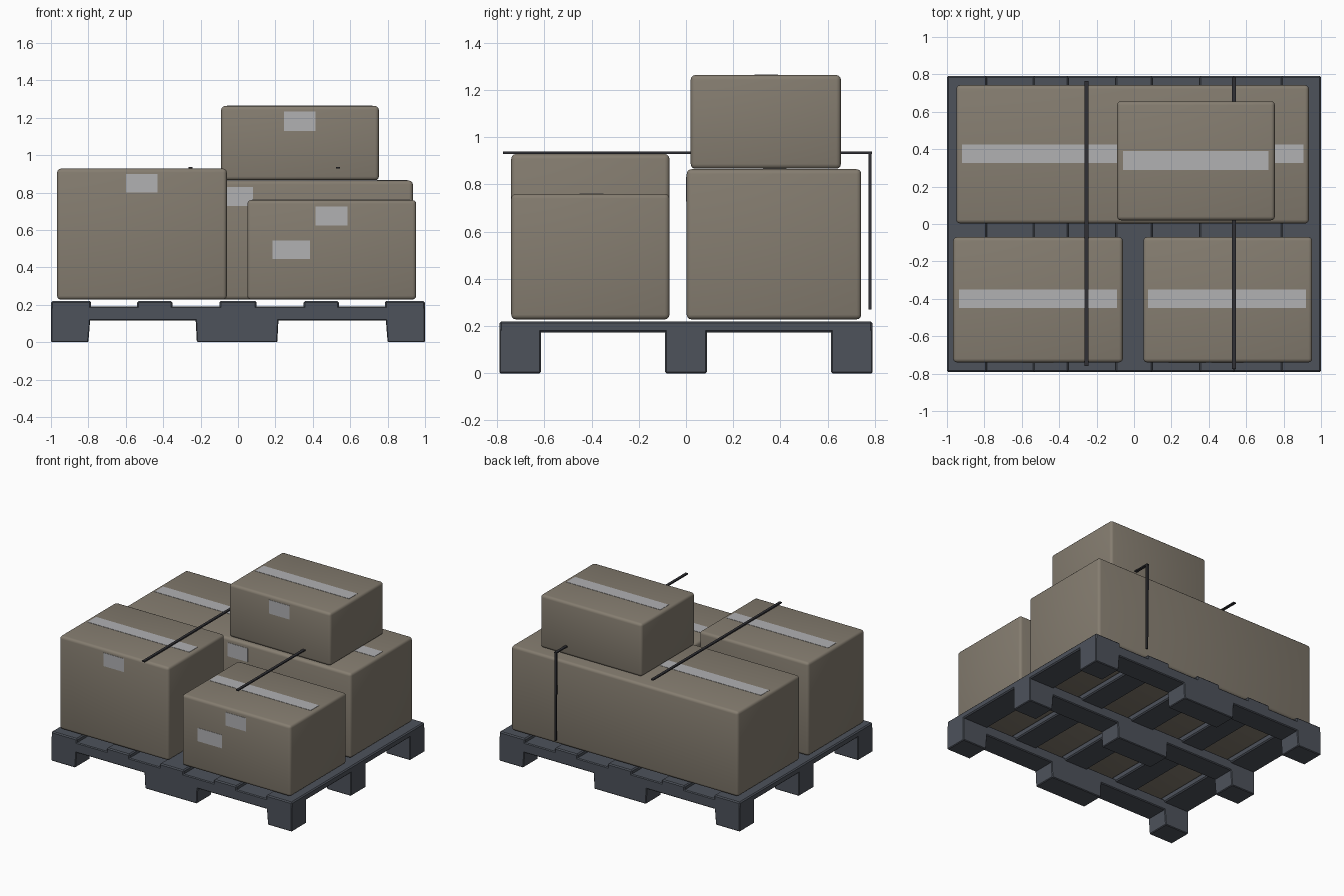
import bpy, bmesh
from mathutils import Vector

if "Cube" in bpy.data.objects:
    bpy.data.objects.remove(bpy.data.objects["Cube"])


def material(name, rgb):
    m = bpy.data.materials.new(name)
    m.diffuse_color = (*rgb, 1)
    m.use_nodes = True
    m.node_tree.nodes["Principled BSDF"].inputs["Base Color"].default_value = m.diffuse_color
    return m


CARD = material("cardboard", (0.235, 0.205, 0.162))
TAPE = material("tape", (0.44, 0.44, 0.45))
WOOD = material("dark_pallet", (0.075, 0.085, 0.105))
STRAP = material("strap", (0.03, 0.03, 0.035))


def block(name, x, y, z, mat, bevel=0.0, segments=1, foot_x=None):
    """Box given by its min/max on each axis; foot_x narrows the bottom face."""
    bm = bmesh.new()
    bmesh.ops.create_cube(bm, size=1)
    for v in bm.verts:
        bottom = v.co.z < 0
        xr = foot_x if foot_x and bottom else x
        v.co = Vector((xr[v.co.x > 0], y[v.co.y > 0], z[v.co.z > 0]))
    if bevel:
        bmesh.ops.bevel(bm, geom=bm.edges[:], offset=bevel, segments=segments,
                        profile=0.5, affect='EDGES')
    bmesh.ops.recalc_face_normals(bm, faces=bm.faces[:])
    me = bpy.data.meshes.new(name)
    bm.to_mesh(me)
    bm.free()
    me.materials.append(mat)
    ob = bpy.data.objects.new(name, me)
    bpy.context.collection.objects.link(ob)
    return ob


# Pallet: three runners along x, each with three feet
rows = {"front": (-0.79, -0.615), "middle": (-0.088, 0.088), "back": (0.615, 0.79)}
feet = {"left": ((-1, -0.785), (-1, -0.80)),
        "centre": ((-0.23, 0.22), (-0.22, 0.21)),
        "right": ((0.785, 1), (0.80, 1))}
for row, y in rows.items():
    block(f"{row}_runner", (-0.99, 0.99), y, (0.115, 0.192), WOOD, 0.006)
    for side, (top, bottom) in feet.items():
        block(f"{row}_{side}_foot", top, y, (0, 0.185), WOOD, 0.005, foot_x=bottom)

# Pallet: five deck boards along y
for i, x in enumerate([(-1, -0.785), (-0.54, -0.35), (-0.1, 0.1), (0.35, 0.54), (0.785, 1)]):
    block(f"deck_board_{i + 1}", x, (-0.79, 0.79), (0.172, 0.22), WOOD, 0.008)

# Cartons: (x, y, z) ranges, top tape (x, y), front labels (x, z)
cartons = {
    "front_left_carton": ((-0.967, -0.06), (-0.74, -0.07), (0.228, 0.928),
                          ((-0.935, -0.09), (-0.45, -0.35)),
                          [((-0.6, -0.43), (0.8, 0.9))]),
    "front_right_carton": ((0.05, 0.953), (-0.74, -0.07), (0.228, 0.76),
                           ((0.075, 0.92), (-0.45, -0.35)),
                           [((0.415, 0.585), (0.625, 0.725)),
                            ((0.185, 0.385), (0.445, 0.545))]),
    "back_carton": ((-0.95, 0.935), (0.003, 0.742), (0.228, 0.864),
                    ((-0.92, 0.905), (0.325, 0.425)),
                    [((-0.09, 0.08), (0.727, 0.83))]),
    "top_carton": ((-0.09, 0.753), (0.02, 0.656), (0.866, 1.263),
                   ((-0.06, 0.72), (0.29, 0.39)),
                   [((0.245, 0.415), (1.13, 1.233))]),
}
for name, (x, y, z, tape, labels) in cartons.items():
    ob = block(name, x, y, z, CARD, 0.02, 3)
    bpy.ops.object.select_all(action='DESELECT')
    ob.select_set(True)
    bpy.context.view_layer.objects.active = ob
    bpy.ops.object.shade_smooth_by_angle(angle=0.7)
    block(name + "_tape", *tape, (z[1] - 0.004, z[1] + 0.002), TAPE)
    for i, (lx, lz) in enumerate(labels):
        block(f"{name}_label_{i + 1}", lx, (y[0] - 0.002, y[0] + 0.004), lz, TAPE)

# Straps over the load; the right one hangs down the back
block("left_strap", (-0.264, -0.244), (-0.76, 0.765), (0.929, 0.938), STRAP)
block("right_strap", (0.525, 0.545), (-0.775, 0.787), (0.929, 0.938), STRAP)
block("right_strap_tail", (0.525, 0.545), (0.773, 0.785), (0.27, 0.935), STRAP,
      foot_x=(0.533, 0.545))
